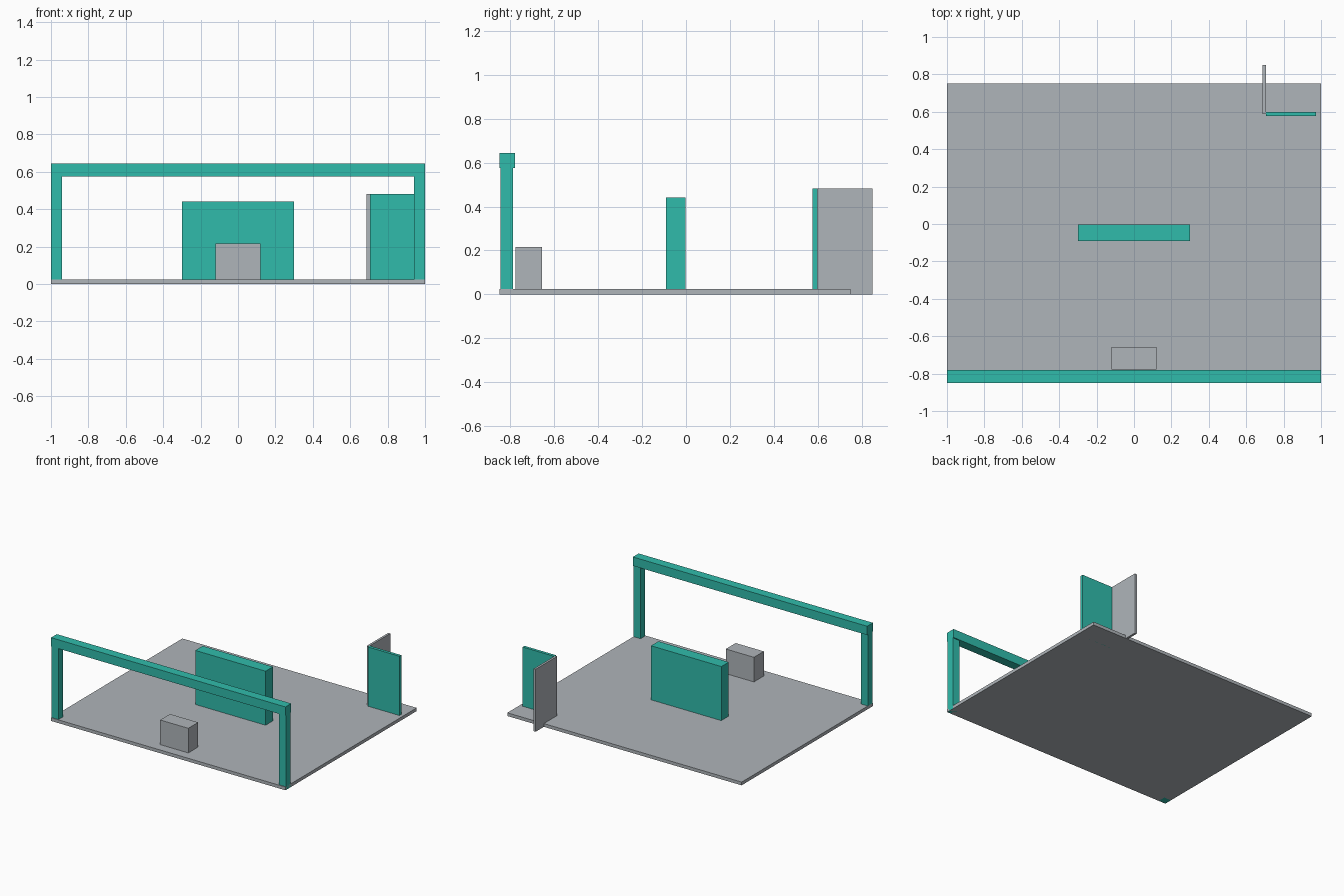
import bpy

if "Cube" in bpy.data.objects:
    bpy.data.objects.remove(bpy.data.objects["Cube"])


def make_material(name, rgb):
    mat = bpy.data.materials.new(name)
    mat.diffuse_color = (*rgb, 1.0)
    mat.use_nodes = True
    mat.node_tree.nodes["Principled BSDF"].inputs["Base Color"].default_value = mat.diffuse_color
    return mat


teal = make_material("teal", (0.03, 0.50, 0.41))
grey = make_material("light grey", (0.43, 0.46, 0.49))


def box(name, mat, x, y, z):
    """Axis-aligned box from (min, max) ranges."""
    ranges = (x, y, z)
    bpy.ops.mesh.primitive_cube_add(size=1, location=[(a + b) / 2 for a, b in ranges])
    obj = bpy.context.object
    obj.name = name
    obj.scale = [b - a for a, b in ranges]
    bpy.ops.object.transform_apply(location=False, rotation=False, scale=True)
    obj.data.materials.append(mat)
    return obj


# Floor slab
box("floor", grey, (-1, 1), (-0.85, 0.75), (0, 0.025))

# Front gateway: two posts and a crossbeam
for side, name in ((-1, "left_post"), (1, "right_post")):
    inner, outer = side * 0.94, side * 1.0
    box(name, teal, (min(inner, outer), max(inner, outer)), (-0.845, -0.788), (0, 0.578))
box("crossbeam", teal, (-1, 1), (-0.85, -0.78), (0.575, 0.643))

# Counter block behind the gateway
box("counter", grey, (-0.12, 0.12), (-0.777, -0.657), (0.025, 0.215))

# Central display wall
box("display_wall", teal, (-0.3, 0.3), (-0.092, -0.002), (0, 0.442))

# Corner panels at the back right
box("corner_panel_front", teal, (0.705, 0.974), (0.577, 0.6), (0, 0.482))
box("corner_panel_side", grey, (0.688, 0.705), (0.588, 0.85), (0, 0.482))
